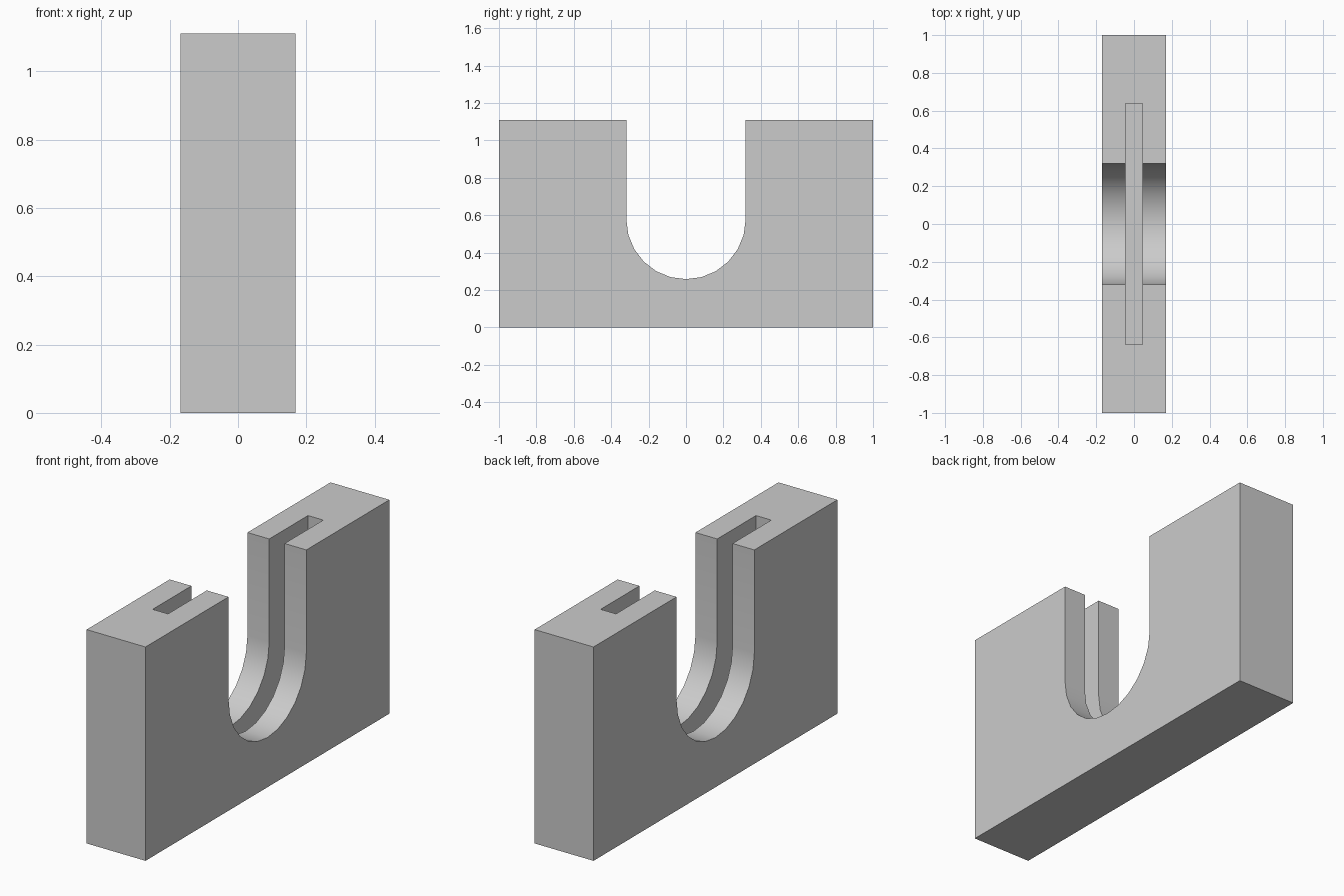
import bpy, bmesh, math

if "Cube" in bpy.data.objects:
    bpy.data.objects.remove(bpy.data.objects["Cube"])

HALF_X, HEIGHT = 0.169, 1.11
R, ARC_Z = 0.319, 0.577            # radius and centre height of the U cutout
SLOT_X, SLOT_Y, SLOT_Z = 0.044, 0.637, 0.13

grey = bpy.data.materials.new("light_grey")
grey.diffuse_color = (0.6, 0.6, 0.6, 1)
grey.use_nodes = True
grey.node_tree.nodes["Principled BSDF"].inputs["Base Color"].default_value = grey.diffuse_color


def prism(name, profile, half_x):
    """Extrude a (y, z) profile along x, centred on x = 0."""
    bm = bmesh.new()
    face = bm.faces.new([bm.verts.new((-half_x, y, z)) for y, z in profile])
    ext = bmesh.ops.extrude_face_region(bm, geom=[face])
    moved = [v for v in ext["geom"] if isinstance(v, bmesh.types.BMVert)]
    bmesh.ops.translate(bm, verts=moved, vec=(2 * half_x, 0, 0))
    bmesh.ops.recalc_face_normals(bm, faces=bm.faces)
    mesh = bpy.data.meshes.new(name)
    bm.to_mesh(mesh)
    bm.free()
    mesh.materials.append(grey)
    obj = bpy.data.objects.new(name, mesh)
    bpy.context.collection.objects.link(obj)
    return obj


# Block with a rounded U cutout
arc = [(R * math.cos(a), ARC_Z - R * math.sin(a))
       for a in (math.pi * i / 12 for i in range(13))]
block = prism("u_block", [(-1, 0), (1, 0), (1, HEIGHT), (R, HEIGHT)] + arc +
              [(-R, HEIGHT), (-1, HEIGHT)], HALF_X)

# Narrow flat-bottomed slot running down the inside of both legs
cutter = prism("slot_cutter", [(-SLOT_Y, SLOT_Z), (SLOT_Y, SLOT_Z),
                               (SLOT_Y, HEIGHT + 0.2), (-SLOT_Y, HEIGHT + 0.2)], SLOT_X)
cut = block.modifiers.new("slot", 'BOOLEAN')
cut.operation, cut.solver, cut.object = 'DIFFERENCE', 'EXACT', cutter

# Apply the cut, then smooth the curved cutout
bpy.context.view_layer.objects.active = block
block.select_set(True)
bpy.ops.object.modifier_apply(modifier="slot")
bpy.data.objects.remove(cutter)
bpy.ops.object.shade_smooth_by_angle(angle=math.radians(30))
